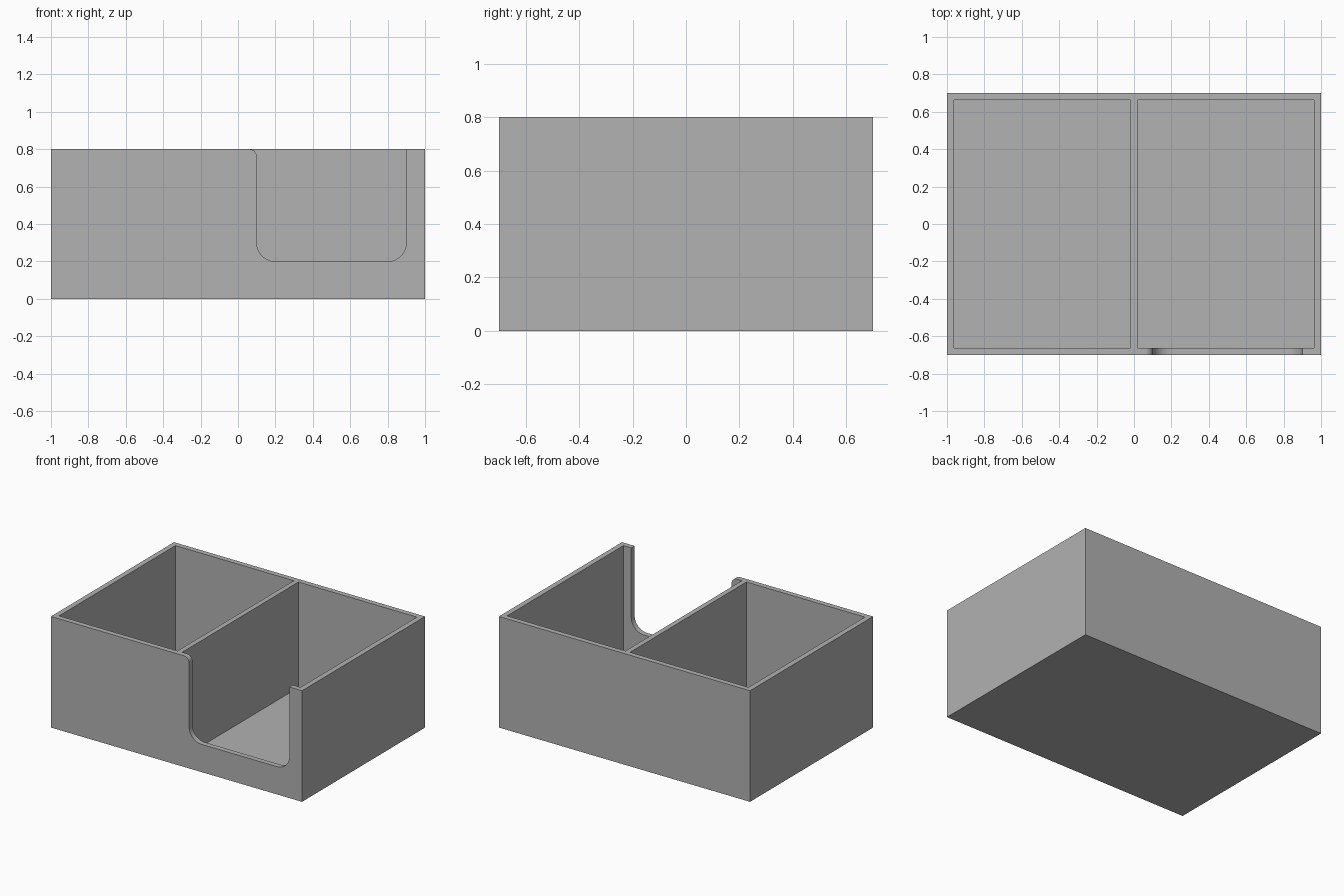
import bpy
import bmesh
from math import cos, sin, radians
from mathutils import Vector

cube = bpy.data.objects.get("Cube")
if cube:
    bpy.data.objects.remove(cube, do_unlink=True)

W, D, H = 2.0, 1.4, 0.8       # outer size
WALL, FLOOR = 0.038, 0.04     # thicknesses
HALF_DIVIDER = 0.018

grey = bpy.data.materials.new("grey_plastic")
grey.use_nodes = True
colour = (0.445, 0.445, 0.445, 1)
grey.diffuse_color = colour
grey.node_tree.nodes["Principled BSDF"].inputs["Base Color"].default_value = colour


def prism(name, base, direction):
    """Solid made by sweeping a flat outline along a direction."""
    bm = bmesh.new()
    face = bm.faces.new([bm.verts.new(p) for p in base])
    swept = bmesh.ops.extrude_face_region(bm, geom=[face])["geom"]
    bmesh.ops.translate(bm, vec=Vector(direction),
                        verts=[v for v in swept if isinstance(v, bmesh.types.BMVert)])
    bmesh.ops.recalc_face_normals(bm, faces=bm.faces)
    mesh = bpy.data.meshes.new(name)
    bm.to_mesh(mesh)
    bm.free()
    mesh.materials.append(grey)
    obj = bpy.data.objects.new(name, mesh)
    bpy.context.collection.objects.link(obj)
    return obj


def box(name, x0, x1, y0, y1, z0, z1):
    base = [(x0, y0, z0), (x1, y0, z0), (x1, y1, z0), (x0, y1, z0)]
    return prism(name, base, (0, 0, z1 - z0))


def arc(cx, cz, r, start, end, steps=12):
    angles = [radians(start + (end - start) * i / steps) for i in range(steps + 1)]
    return [(cx + r * cos(a), cz + r * sin(a)) for a in angles]


# Outer block
tray = box("divided_tray", -W / 2, W / 2, -D / 2, D / 2, 0, H)

# Two compartments either side of the divider
inner_x, inner_y = W / 2 - WALL, D / 2 - WALL
cutters = [
    box("right_compartment_cutter", -inner_x, -HALF_DIVIDER, -inner_y, inner_y, FLOOR, H + 0.2),
    box("left_compartment_cutter", HALF_DIVIDER, inner_x, -inner_y, inner_y, FLOOR, H + 0.2),
]

# Front access notch: rounded lower corners and one rounded upper lip
x0, x1, sill, r, lip = 0.1, 0.9, 0.2, 0.1, 0.04
outline = [(x1, H + 0.1), (x0 - lip, H + 0.1)]
outline += arc(x0 - lip, H - lip, lip, 90, 0)
outline += arc(x0 + r, sill + r, r, 180, 270)
outline += arc(x1 - r, sill + r, r, 270, 360)
cutters.append(prism("notch_cutter", [(x, -D / 2 - 0.1, z) for x, z in outline],
                     (0, 0.1 + WALL + 0.05, 0)))

# Carve the tray, then discard the cutters
for cutter in cutters:
    cutter.hide_render = True
    mod = tray.modifiers.new(cutter.name, "BOOLEAN")
    mod.operation = "DIFFERENCE"
    mod.solver = "EXACT"
    mod.object = cutter
bpy.context.view_layer.update()
carved = bpy.data.meshes.new_from_object(
    tray.evaluated_get(bpy.context.evaluated_depsgraph_get()))
tray.modifiers.clear()
tray.data = carved
for cutter in cutters:
    bpy.data.objects.remove(cutter, do_unlink=True)

# Smooth rounded corners, crisp edges
bpy.ops.object.select_all(action="DESELECT")
tray.select_set(True)
bpy.context.view_layer.objects.active = tray
bpy.ops.object.shade_smooth_by_angle(angle=radians(30))
